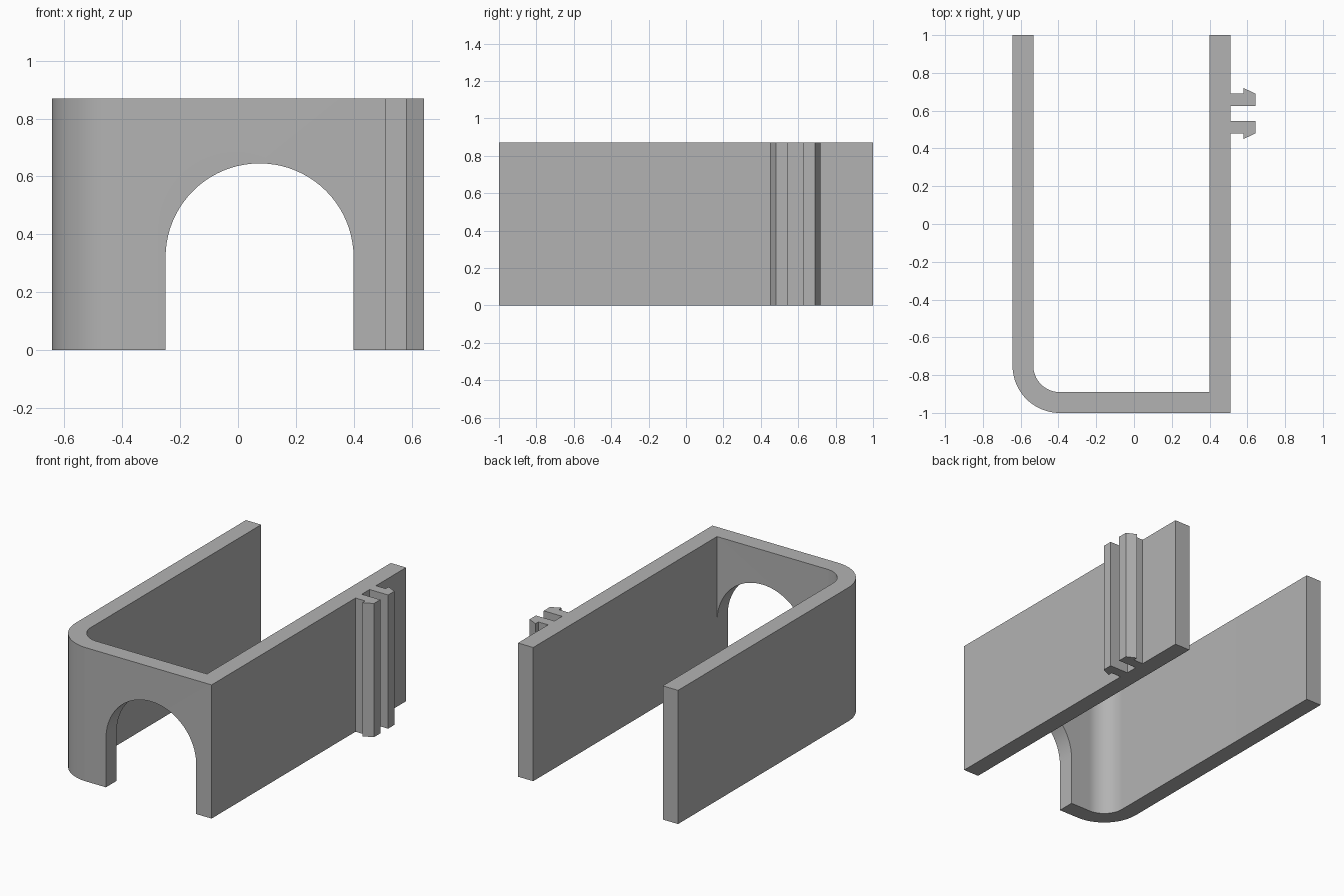
import bpy, bmesh, math
from mathutils import Vector

cube = bpy.data.objects.get("Cube")
if cube:
    bpy.data.objects.remove(cube, do_unlink=True)

HEIGHT = 0.87
LEFT, RIGHT, WALL = -0.643, 0.51, 0.11
FRONT, BACK, RADIUS = -1.0, 1.0, 0.25

grey = bpy.data.materials.new("plain grey")
grey.use_nodes = True
grey.diffuse_color = (0.45, 0.45, 0.45, 1)
grey.node_tree.nodes["Principled BSDF"].inputs["Base Color"].default_value = grey.diffuse_color


def arc(cx, cy, r, start, end, steps):
    """Points on a circular arc, angles in degrees."""
    angles = [math.radians(start + (end - start) * i / steps) for i in range(steps + 1)]
    return [(cx + r * math.cos(a), cy + r * math.sin(a)) for a in angles]


def prism(name, points, direction):
    """Extrude a closed outline of 3D points along a direction."""
    bm = bmesh.new()
    face = bm.faces.new([bm.verts.new(p) for p in points])
    top = bmesh.ops.extrude_face_region(bm, geom=[face])["geom"]
    bmesh.ops.translate(bm, vec=Vector(direction),
                        verts=[v for v in top if isinstance(v, bmesh.types.BMVert)])
    bmesh.ops.recalc_face_normals(bm, faces=bm.faces)
    mesh = bpy.data.meshes.new(name)
    bm.to_mesh(mesh)
    bm.free()
    mesh.materials.append(grey)
    obj = bpy.data.objects.new(name, mesh)
    bpy.context.collection.objects.link(obj)
    return obj


# U-shaped wall with one rounded and one square corner
cx, cy = LEFT + RADIUS, FRONT + RADIUS
outline = [(LEFT, BACK)] + arc(cx, cy, RADIUS, 180, 270, 20)
outline += [(RIGHT, FRONT), (RIGHT, BACK), (RIGHT - WALL, BACK), (RIGHT - WALL, FRONT + WALL)]
outline += arc(cx, cy, RADIUS - WALL, 270, 180, 20) + [(LEFT + WALL, BACK)]
body = prism("u_shaped_wall", [(x, y, 0) for x, y in outline], (0, 0, HEIGHT))

# Arched doorway through the front, flush with the inside of the straight wall
arch = [(0.3995, -0.1)] + arc(0.0745, 0.32, 0.325, 0, 180, 40) + [(-0.2505, -0.1)]
cutter = prism("arch_cutter", [(x, FRONT - 0.1, z) for x, z in arch], (0, 0.35, 0))
cutter.hide_render = True
cut = body.modifiers.new("doorway", "BOOLEAN")
cut.operation = "DIFFERENCE"
cut.solver = "EXACT"
cut.object = cutter
bpy.context.view_layer.objects.active = body
body.select_set(True)
bpy.ops.object.modifier_apply(modifier=cut.name)
bpy.data.objects.remove(cutter, do_unlink=True)
bpy.ops.object.shade_smooth_by_angle(angle=math.radians(30))

# Pair of mirrored barbed clip rails on the outer side
CLIP_Y = 0.585
rail = [(RIGHT, 0.04), (0.643, 0.04), (0.643, 0.105), (0.58, 0.135), (0.58, 0.105), (RIGHT, 0.105)]
for name, side in (("back_clip_rail", 1), ("front_clip_rail", -1)):
    prism(name, [(x, CLIP_Y + side * y, 0) for x, y in rail], (0, 0, HEIGHT))
